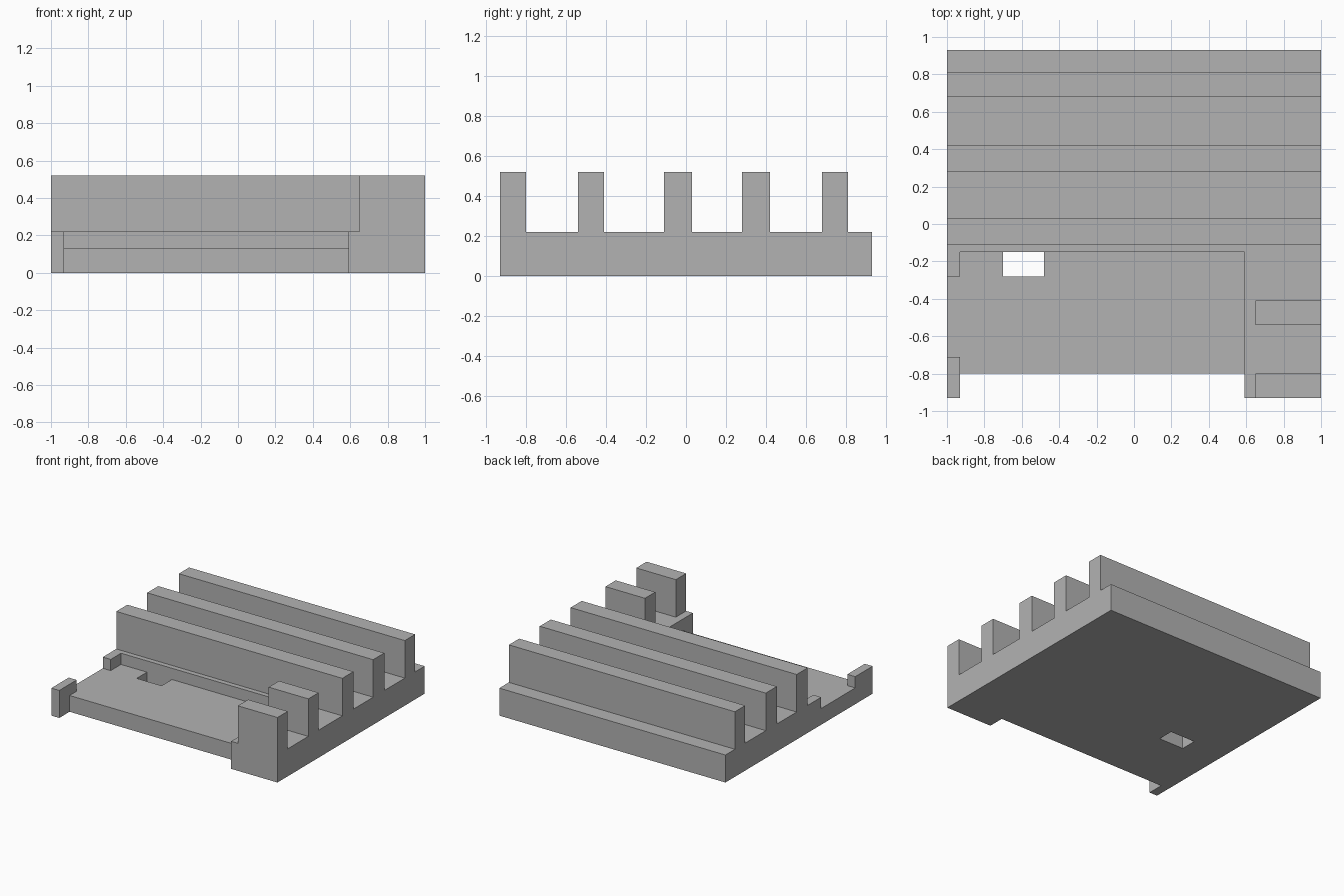
import bpy
import bmesh

cube = bpy.data.objects.get("Cube")
if cube:
    bpy.data.objects.remove(cube, do_unlink=True)

grey = bpy.data.materials.new("plain grey")
grey.use_nodes = True
colour = (0.45, 0.45, 0.45, 1)
grey.diffuse_color = colour
grey.node_tree.nodes["Principled BSDF"].inputs["Base Color"].default_value = colour

FLOOR, DECK, TOP = 0.13, 0.22, 0.52   # heights
LEFT, INNER, STEP = -0.93, 0.59, 0.65  # x of post edge, arm edge, short rib edge
FRONT, BACK, WALL = -0.93, 0.93, -0.15  # y of ends and recess wall


def prism(name, outline, bottom, top):
    """Extrude a plan outline between two heights."""
    bm = bmesh.new()
    face = bm.faces.new([bm.verts.new((x, y, bottom)) for x, y in outline])
    result = bmesh.ops.extrude_face_region(bm, geom=[face], use_keep_orig=True)
    for v in result["geom"]:
        if isinstance(v, bmesh.types.BMVert):
            v.co.z = top
    bmesh.ops.recalc_face_normals(bm, faces=bm.faces)
    mesh = bpy.data.meshes.new(name)
    bm.to_mesh(mesh)
    bm.free()
    mesh.materials.append(grey)
    obj = bpy.data.objects.new(name, mesh)
    bpy.context.collection.objects.link(obj)
    return obj


def box(name, x0, x1, y0, y1, bottom, top):
    return prism(name, [(x0, y0), (x1, y0), (x1, y1), (x0, y1)], bottom, top)


# L-shaped deck: rear body with an arm reaching forward
prism("deck", [(-1, WALL), (INNER, WALL), (INNER, FRONT), (1, FRONT),
               (1, BACK), (-1, BACK)], 0, DECK)

# Recessed floor, notched for the through slot and for the corner post
prism("recessed_floor", [(-1, -0.71), (LEFT, -0.71), (LEFT, -0.80),
                         (INNER, -0.80), (INNER, WALL), (-0.48, WALL),
                         (-0.48, -0.28), (-0.70, -0.28), (-0.70, WALL),
                         (-1, WALL)], 0, FLOOR)

# Small posts on the open edge
box("front_post", -1, LEFT, FRONT, -0.71, 0, DECK)
box("rear_post", -1, LEFT, -0.28, WALL, FLOOR, DECK)

# Full-width ribs on the body, short ribs on the arm
for i, (y0, y1) in enumerate([(-0.11, 0.03), (0.28, 0.42), (0.68, 0.81)]):
    box(f"long_rib_{i + 1}", -1, 1, y0, y1, DECK, TOP)
for i, (y0, y1) in enumerate([(FRONT, -0.80), (-0.54, -0.41)]):
    box(f"short_rib_{i + 1}", STEP, 1, y0, y1, DECK, TOP)
